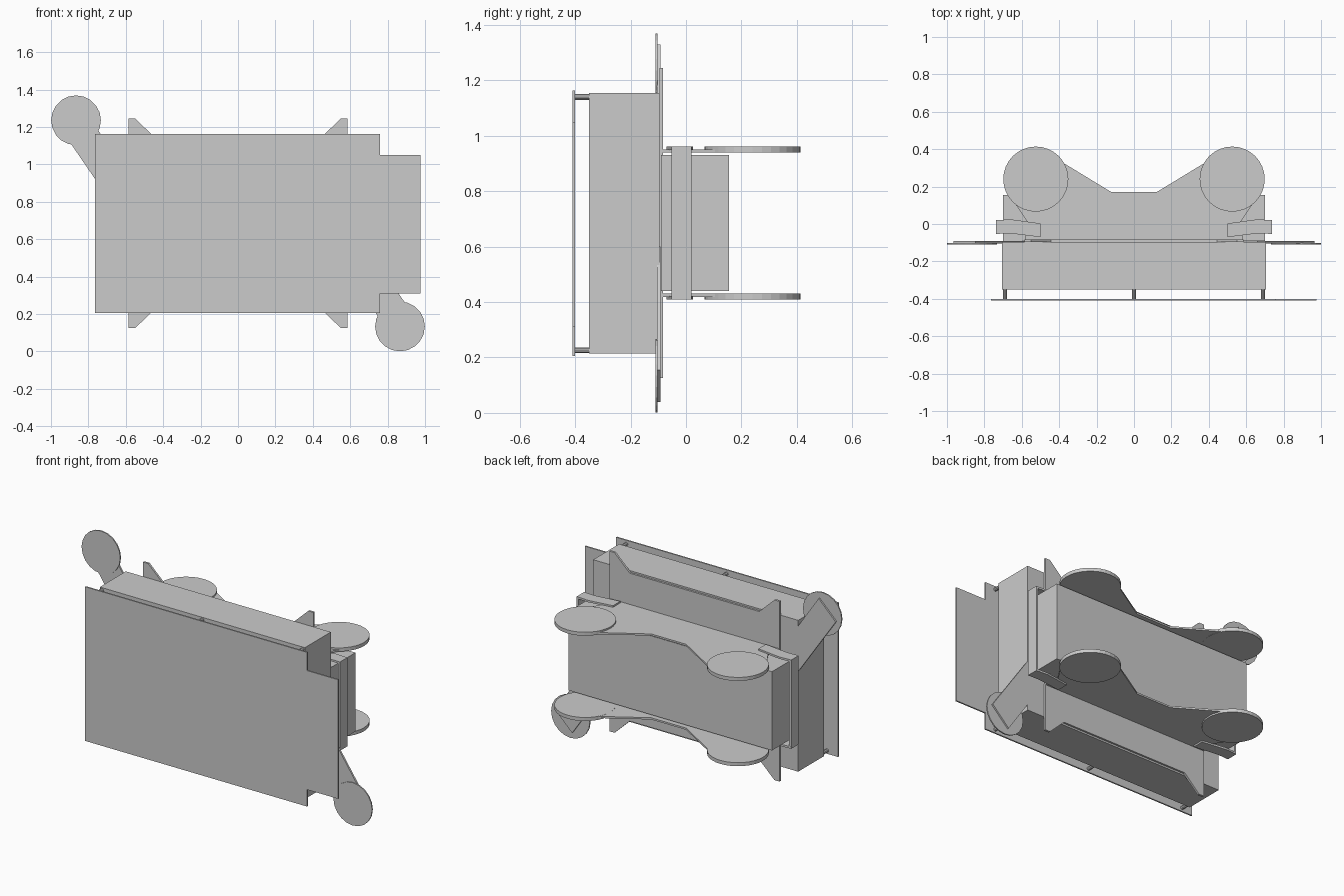
import bpy, bmesh
from math import pi, cos, sin

if "Cube" in bpy.data.objects:
    bpy.data.objects.remove(bpy.data.objects["Cube"])


def prism(name, pts, lo, hi, axis='z'):
    """Extrude a 2D outline: (x, y) along z, or (x, z) along y."""
    bm = bmesh.new()
    place = (lambda p, d: (p[0], p[1], d)) if axis == 'z' else (lambda p, d: (p[0], d, p[1]))
    a = [bm.verts.new(place(p, lo)) for p in pts]
    b = [bm.verts.new(place(p, hi)) for p in pts]
    n = len(pts)
    bm.faces.new(a)
    bm.faces.new(b[::-1])
    for i in range(n):
        j = (i + 1) % n
        bm.faces.new((a[i], b[i], b[j], a[j]))
    bmesh.ops.recalc_face_normals(bm, faces=bm.faces)
    me = bpy.data.meshes.new(name)
    bm.to_mesh(me)
    bm.free()
    ob = bpy.data.objects.new(name, me)
    bpy.context.collection.objects.link(ob)
    return ob


def box(name, x0, x1, y0, y1, z0, z1):
    return prism(name, [(x0, y0), (x1, y0), (x1, y1), (x0, y1)], z0, z1)


def circle(cx, cy, r, n):
    return [(cx + r * cos(2 * pi * i / n), cy + r * sin(2 * pi * i / n)) for i in range(n)]


MID = 0.685  # height of the model's centre

# Front panel with stepped right side
prism('front_panel', [(-0.765, 0.205), (0.76, 0.205), (0.76, 0.31), (0.975, 0.31),
                      (0.975, 1.05), (0.76, 1.05), (0.76, 1.163), (-0.765, 1.163)],
      -0.409, -0.4, 'y')

# Standoff posts between panel and housing
for x in (-0.69, 0, 0.69):
    for z in (0.226, 1.14):
        prism('standoff_post', circle(x, z, 0.011, 10), -0.402, -0.348, 'y')

# Main housing and rear block
box('main_housing', -0.705, 0.705, -0.35, -0.095, 0.214, 1.155)
box('rear_block', -0.70, 0.70, -0.09, 0.155, 0.44, 0.93)

# Back bracket with four corner tabs
corner = [(0.585, 0.56), (0.55, 0.56), (0.445, 0.46)]
outline = (corner + [(-x, z) for x, z in reversed(corner)]
           + [(-x, -z) for x, z in corner] + [(x, -z) for x, z in reversed(corner)])
prism('back_bracket', [(x, MID + z) for x, z in outline], -0.096, -0.083, 'y')

# Diagonal mounting arms with round pads, opposite corners
for s in (1, -1):
    arm = [(-0.848, 0.645), (-0.965, 0.53), (-0.66, 0.085), (-0.58, 0.25)]
    prism('mounting_arm', [(s * x, MID + s * z) for x, z in arm], -0.104, -0.092, 'y')
    prism('mounting_pad', circle(s * -0.866, MID + s * 0.551, 0.133, 20), -0.11, -0.102, 'y')

# Upper and lower flanges with round ends
half = [(0.12, 0.17), (0.375, 0.325), (0.53, 0.30), (0.64, 0.115), (0.57, 0.01), (0.585, -0.09)]
flange = half + [(-x, y) for x, y in reversed(half)]
for s in (1, -1):
    def span(lo, hi):
        return sorted((MID + s * lo, MID + s * hi))
    prism('bracket_flange', flange, *span(0.255, 0.266))
    for side in (1, -1):
        prism('round_foot', circle(side * 0.525, 0.24, 0.174, 32), *span(0.254, 0.276))
        # Side clip lips over the flange
        lip = [(0.738, 0.02), (0.66, 0.025), (0.5, 0.003), (0.5, -0.07), (0.66, -0.05), (0.738, -0.053)]
        prism('clip_lip', [(side * x, y) for x, y in lip], *span(0.264, 0.276))

# Side clip uprights
for side in (1, -1):
    x0, x1 = sorted((side * 0.724, side * 0.738))
    box('clip_upright', x0, x1, -0.053, 0.02, MID - 0.276, MID + 0.276)
